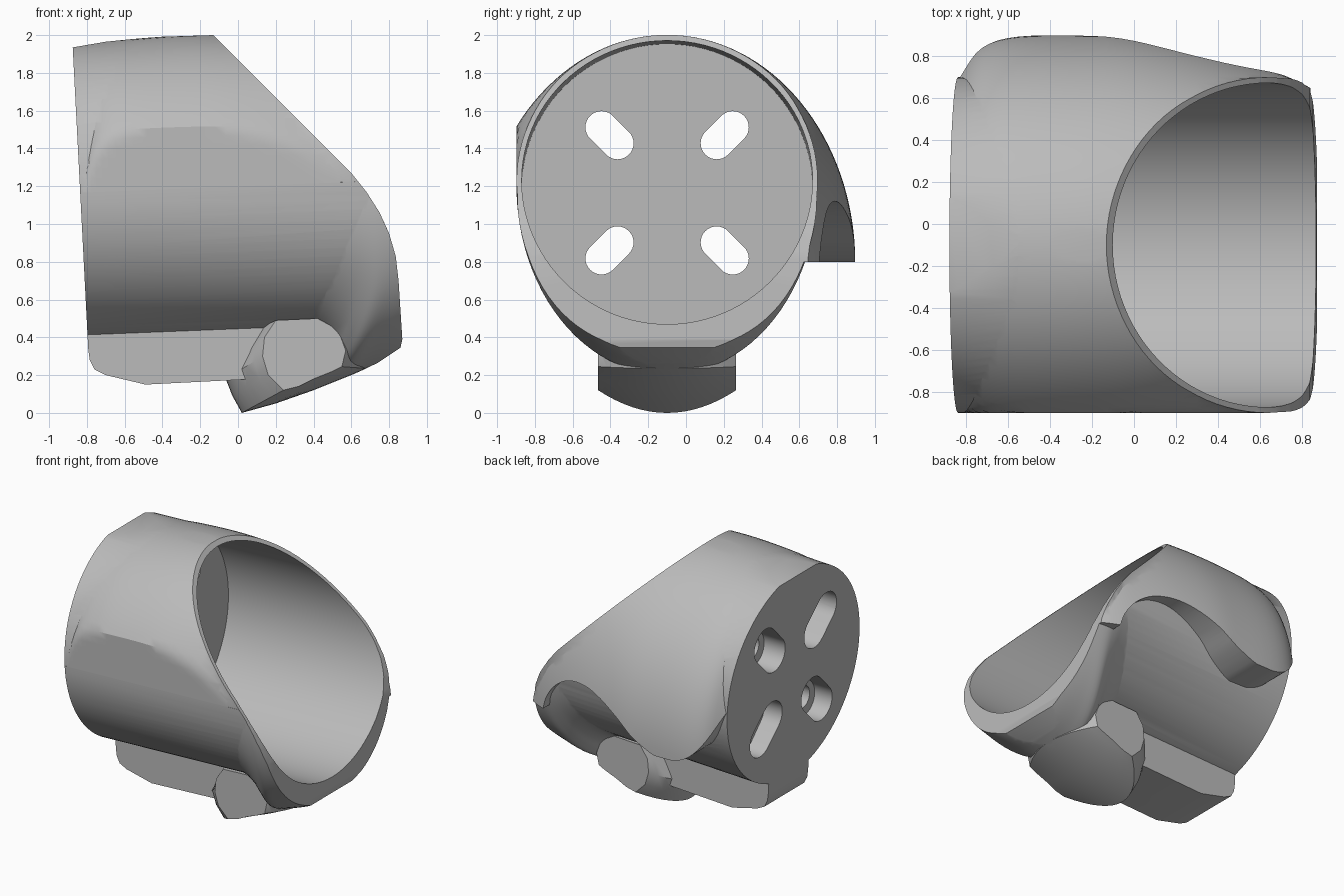
import bpy
import bmesh
from math import sin, cos, pi, sqrt
from mathutils import Vector

cube = bpy.data.objects.get("Cube")
if cube:
    bpy.data.objects.remove(cube)

grey = bpy.data.materials.new("plain grey")
grey.use_nodes = True
GREY = (0.5, 0.5, 0.5, 1)
grey.diffuse_color = GREY
grey.node_tree.nodes["Principled BSDF"].inputs["Base Color"].default_value = GREY

CY = -0.1  # y of the tube axis


def axis_z(x):
    return 1.205 + 0.04 * x


def loft(name, rings):
    """Closed solid through rings that have equal point counts."""
    bm = bmesh.new()
    rows = [[bm.verts.new(p) for p in ring] for ring in rings]
    n = len(rows[0])
    for a, b in zip(rows, rows[1:]):
        for i in range(n):
            j = (i + 1) % n
            bm.faces.new((a[i], a[j], b[j], b[i]))
    bm.faces.new(rows[0])
    bm.faces.new(rows[-1])
    bmesh.ops.remove_doubles(bm, verts=bm.verts, dist=0.0005)
    bmesh.ops.recalc_face_normals(bm, faces=bm.faces)
    mesh = bpy.data.meshes.new(name)
    bm.to_mesh(mesh)
    bm.free()
    mesh.materials.append(grey)
    obj = bpy.data.objects.new(name, mesh)
    bpy.context.collection.objects.link(obj)
    return obj


def prism(name, outline, y0, y1):
    return loft(name, [[(x, y, z) for x, z in outline] for y in (y0, y1)])


def combine(obj, other, operation):
    other.hide_render = True
    mod = obj.modifiers.new("join", 'BOOLEAN')
    mod.operation = operation
    mod.solver = 'EXACT'
    mod.object = other
    bpy.ops.object.select_all(action='DESELECT')
    bpy.context.view_layer.objects.active = obj
    obj.select_set(True)
    bpy.ops.object.modifier_apply(modifier=mod.name)
    bpy.data.objects.remove(other)


def smooth(keys, steps=4):
    """Catmull-Rom resampling of a list of tuples."""
    pts = [Vector(k) for k in keys]
    pts = [pts[0]] + pts + [pts[-1]]
    out = []
    for a, b, c, d in zip(pts, pts[1:], pts[2:], pts[3:]):
        for s in range(steps):
            t = s / steps
            out.append(b + (c - a) * (t / 2)
                       + (a * 2 - b * 5 + c * 4 - d) * (t * t / 2)
                       + (b * 3 - a - c * 3 + d) * (t ** 3 / 2))
    return out + [pts[-1]]


def ring(x, r, sides=96):
    return [(x, CY + r * cos(2 * pi * i / sides), axis_z(x) + r * sin(2 * pi * i / sides))
            for i in range(sides)]


# Main round tube
cup = loft("cup_holder", [ring(-1, 0.797), ring(1, 0.797)])

# Outer shell over the top, flattened on the front side
shell_keys = [(-0.88, 0.78, 1.13), (-0.82, 0.85, 1.14), (-0.72, 0.945, 1.16), (-0.55, 0.99, 1.18),
              (-0.25, 0.995, 1.2), (0, 0.985, 1.2), (0.3, 0.93, 1.2), (0.6, 0.845, 1.2),
              (0.75, 0.79, 1.2), (0.85, 0.74, 1.2), (0.95, 0.69, 1.2)]
rings = []
for x, a, b in smooth(shell_keys):
    arc = []
    for i in range(65):
        t = pi * i / 64
        y, z = CY + a * cos(t), 0.8 + b * sin(t)
        if y < CY:
            y, z = max(y, -0.898), max(z, axis_z(x) - 0.0001 * i)
        arc.append((x, y, z))
    rings.append(arc + [(x, CY, axis_z(x)), (x, CY, 0.8)])
shell = loft("shell", rings)

# Wavy lower edge of the shell on the back side
wave = smooth([(-0.95, 1.4), (-0.84, 1.2), (-0.74, 0.98), (-0.63, 0.85), (-0.5, 0.8),
               (-0.36, 0.8), (-0.18, 0.88), (-0.03, 0.99), (0.14, 1.08), (0.3, 1.12),
               (0.46, 1.1), (0.59, 1.02), (0.68, 0.9), (0.72, 0.77)])
wave = [tuple(p) for p in wave] + [(0.72, 0.5), (-0.95, 0.5)]
combine(shell, prism("wave_cutter", wave, 0.2, 1.3), 'DIFFERENCE')
combine(cup, shell, 'UNION')

# Flared lower lip at the mouth, leaning with height and rolled in at its rim
rings = []
for x, d, w in smooth([(0.1, 0.75, 0.74), (0.3, 0.8, 0.76), (0.42, 0.87, 0.78), (0.5, 0.95, 0.792),
                       (0.57, 1.0, 0.797), (0.66, 0.97, 0.795), (0.76, 0.925, 0.785),
                       (0.82, 0.88, 0.775), (0.85, 0.83, 0.76), (0.865, 0.76, 0.74)]):
    lip = []
    for i in range(49):
        t = pi * i / 48
        z = 1.2 - d * sin(t)
        lip.append((x + 0.18 * sin(pi / 2 * min(1, max(0, (z - 0.22) / 0.55))), CY + w * cos(t), z))
    rings.append(lip)
combine(cup, loft("mouth_lip", rings), 'UNION')

# Narrow foot block under the tube
foot = [(-0.85, 0.6), (-0.8, 0.39), (-0.785, 0.28), (-0.76, 0.23), (-0.7, 0.2),
        (-0.49, 0.15), (0.2, 0.185), (0.2, 0.6)]
combine(cup, prism("foot", foot, CY - 0.24, CY + 0.24), 'UNION')

# Rounded keel below the mouth, narrowing at its sides
rings = []
for i in range(-8, 9):
    q = (i / 8) ** 2
    y = CY + 0.365 * i / 8
    rings.append([(x + dx * q, y, z + dz * q) for x, z, dx, dz in (
        (0.02, 0, 0.22, 0.12), (-0.03, 0.09, 0.19, 0.11), (-0.065, 0.18, 0.195, 0.12),
        (0.02, 0.3, 0.12, 0.1), (0.1, 0.44, 0.1, 0.05), (0.42, 0.5, 0, 0),
        (0.6, 0.46, -0.07, -0.02), (0.7, 0.36, -0.13, -0.03), (0.68, 0.235, -0.13, 0.01),
        (0.6, 0.2, -0.1, 0.02), (0.4, 0.12, 0, 0.06), (0.2, 0.05, 0.12, 0.09))])
combine(cup, loft("keel", rings), 'UNION')

# Side outline: slanted mouth, tilted base and curved underside
outline = [(-0.875, 1.935), (-0.7, 1.965), (-0.45, 1.99), (-0.13, 2.0), (0.6, 1.27), (0.68, 1.17),
           (0.75, 1.06), (0.8, 0.95), (0.835, 0.83), (0.85, 0.7), (0.87, 0.39), (0.86, 0.345),
           (0.74, 0.265), (0.6, 0.198), (0.4, 0.12), (0.2, 0.05), (0.02, 0), (-0.2, -0.01),
           (-0.775, -0.01)]
combine(cup, prism("side_outline", outline, -1.5, 1.5), 'INTERSECT')

# Bore, open at the mouth
combine(cup, loft("bore", [ring(-0.55, 0.77), ring(1.2, 0.77)]), 'DIFFERENCE')


def slot(sy, sz, r, half, x0, x1):
    """Stadium-shaped cutter lying along a radial diagonal."""
    u = Vector((0, sy, sz)) / sqrt(2)
    v = Vector((0, -sz, sy)) / sqrt(2)
    mid = Vector((0, CY + 0.305 * sy, 1.165 + 0.305 * sz))
    pts = []
    for end in (1, -1):
        for i in range(17):
            t = pi * i / 16
            pts.append(mid + end * (u * (half + r * sin(t)) + v * r * cos(t)))
    return loft("slot_cutter", [[p + Vector((x, 0, 0)) for p in pts] for x in (x0, x1)])


# Four stepped slots through the base
for sy in (1, -1):
    for sz in (1, -1):
        combine(cup, slot(sy, sz, 0.085, 0.06, -1, -0.4), 'DIFFERENCE')
        combine(cup, slot(sy, sz, 0.13, 0.085, -1, -0.67), 'DIFFERENCE')

bpy.ops.object.select_all(action='DESELECT')
bpy.context.view_layer.objects.active = cup
cup.select_set(True)
bpy.ops.object.shade_smooth_by_angle(angle=0.5)
